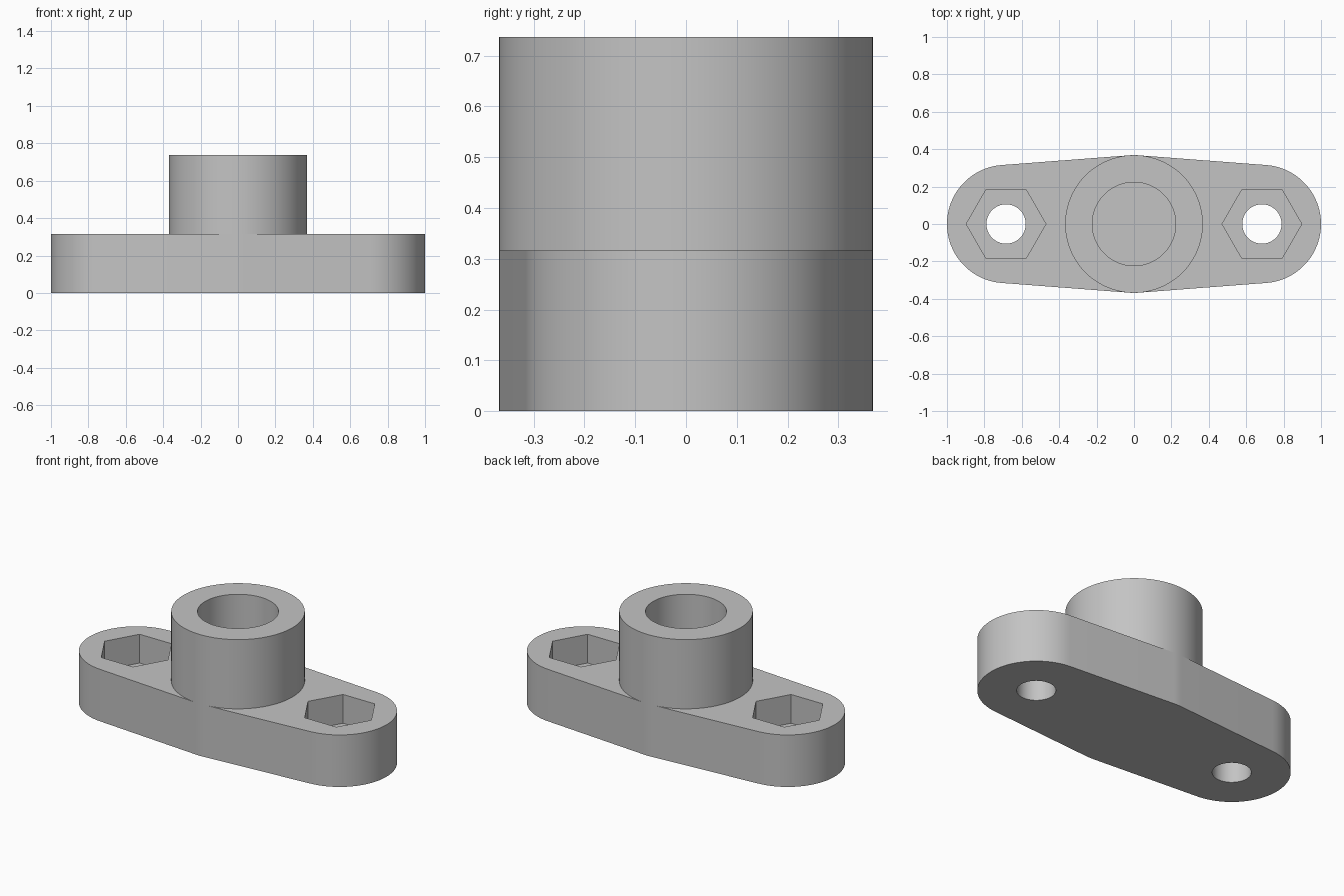
import bpy
import bmesh
from math import asin, cos, pi, sin, radians

# Main dimensions
END_X, END_R = 0.684, 0.316
BOSS_R, BORE_R = 0.368, 0.223
PLATE_H, TOTAL_H = 0.316, 0.737
BORE_FLOOR = 0.16
BOLT_R, HEX_R, HEX_DEPTH = 0.105, 0.213, 0.175
OVER = 0.1

if "Cube" in bpy.data.objects:
    bpy.data.objects.remove(bpy.data.objects["Cube"], do_unlink=True)

grey = bpy.data.materials.new("plain_grey")
grey.use_nodes = True
grey.diffuse_color = (0.55, 0.55, 0.55, 1)
grey.node_tree.nodes["Principled BSDF"].inputs["Base Color"].default_value = grey.diffuse_color


def make_object(name, bm):
    bmesh.ops.recalc_face_normals(bm, faces=bm.faces)
    mesh = bpy.data.meshes.new(name)
    bm.to_mesh(mesh)
    bm.free()
    mesh.materials.append(grey)
    obj = bpy.data.objects.new(name, mesh)
    bpy.context.collection.objects.link(obj)
    return obj


def arc(x, radius, start, end, steps):
    angles = [start + (end - start) * i / steps for i in range(steps + 1)]
    return [(x + radius * cos(a), radius * sin(a)) for a in angles]


def prism(name, outline, z0, z1):
    bm = bmesh.new()
    face = bm.faces.new([bm.verts.new((x, y, z0)) for x, y in outline])
    top = bmesh.ops.extrude_face_region(bm, geom=[face])["geom"]
    verts = [v for v in top if isinstance(v, bmesh.types.BMVert)]
    bmesh.ops.translate(bm, verts=verts, vec=(0, 0, z1 - z0))
    return make_object(name, bm)


def cut(target, x, radius, sides, z0, z1):
    cutter = prism("cutter", arc(x, radius, 0, 2 * pi, sides)[:-1], z0, z1)
    cutter.hide_render = True
    mod = target.modifiers.new("cut", "BOOLEAN")
    mod.operation, mod.solver, mod.object = "DIFFERENCE", "EXACT", cutter
    bpy.context.view_layer.objects.active = target
    bpy.ops.object.modifier_apply(modifier=mod.name)
    bpy.data.objects.remove(cutter, do_unlink=True)


# Flange plate: straight sides tangent to the end rounds and the boss
tilt = asin((BOSS_R - END_R) / END_X)
side = pi / 2 - tilt
outline = (arc(END_X, END_R, -side, side, 48)
           + arc(0, BOSS_R, side, pi - side, 6)
           + arc(-END_X, END_R, pi - side, pi + side, 48)
           + arc(0, BOSS_R, pi + side, 2 * pi - side, 6))
plate = prism("flange_plate", outline, 0, PLATE_H)

# Blind bore, bolt holes and hexagonal nut pockets
cut(plate, 0, BORE_R, 96, BORE_FLOOR, PLATE_H + OVER)
for x in (-END_X, END_X):
    cut(plate, x, BOLT_R, 64, -OVER, PLATE_H + OVER)
    cut(plate, x, HEX_R, 6, PLATE_H - HEX_DEPTH, PLATE_H + OVER)

# Hollow boss: spun wall profile, open where it meets the plate
bm = bmesh.new()
profile = [(BORE_R, PLATE_H), (BORE_R, TOTAL_H), (BOSS_R, TOTAL_H), (BOSS_R, PLATE_H)]
verts = [bm.verts.new((r, 0, z)) for r, z in profile]
edges = [bm.edges.new(pair) for pair in zip(verts, verts[1:])]
bmesh.ops.spin(bm, geom=verts + edges, cent=(0, 0, 0), axis=(0, 0, 1),
               angle=2 * pi, steps=96, use_duplicate=False)
bmesh.ops.remove_doubles(bm, verts=bm.verts, dist=0.0001)
boss = make_object("boss", bm)

# Smooth round walls, crisp rims
for obj in (plate, boss):
    bpy.ops.object.select_all(action="DESELECT")
    obj.select_set(True)
    bpy.context.view_layer.objects.active = obj
    bpy.ops.object.shade_smooth_by_angle(angle=radians(30))
